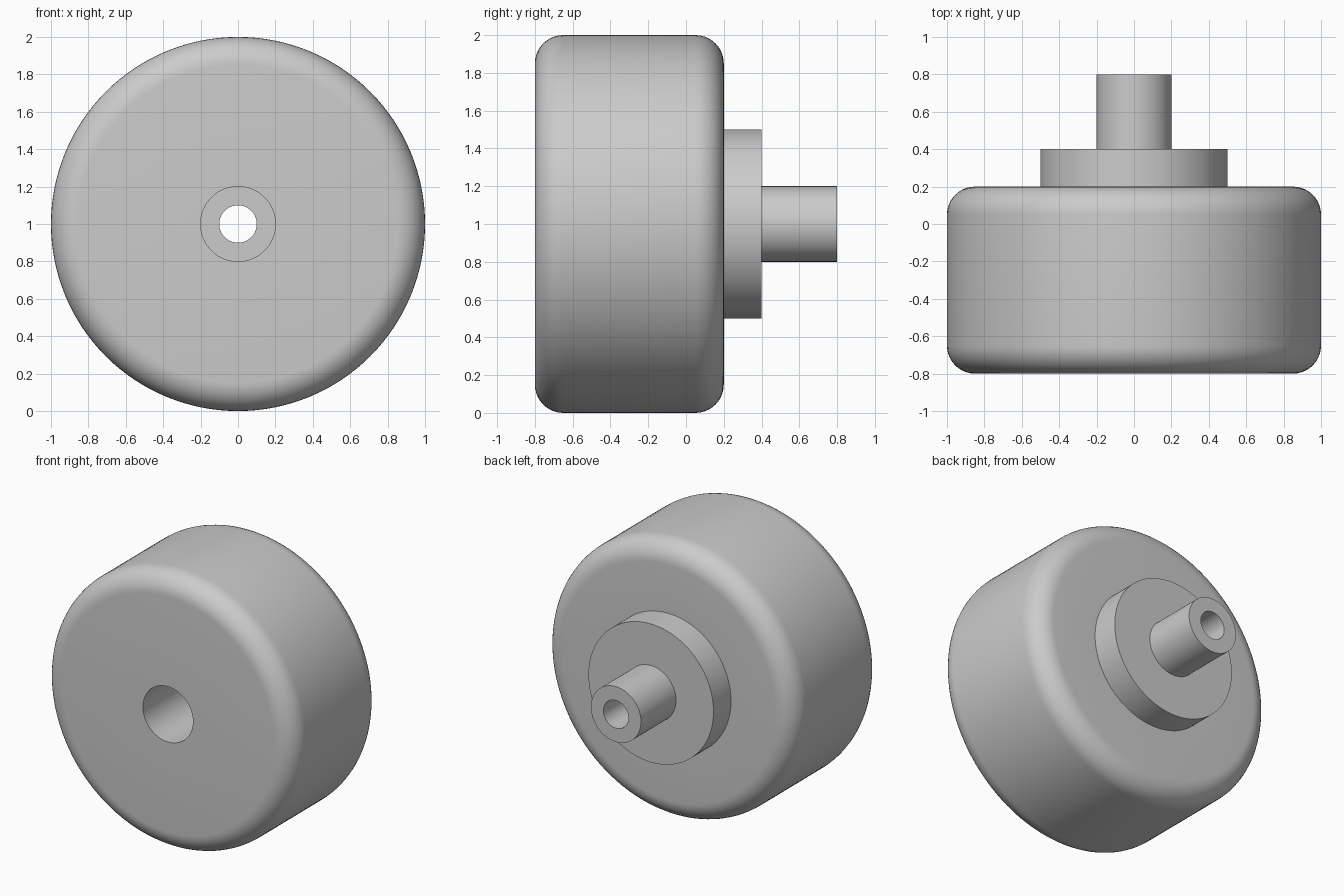
import bpy
import bmesh
from math import cos, sin, pi, radians
from mathutils import Matrix, Vector

cube = bpy.data.objects.get("Cube")
if cube:
    bpy.data.objects.remove(cube, do_unlink=True)

# One plain grey for the whole part
grey = bpy.data.materials.new("plain_grey")
grey.use_nodes = True
colour = (0.6, 0.6, 0.6, 1)
grey.diffuse_color = colour
grey.node_tree.nodes["Principled BSDF"].inputs["Base Color"].default_value = colour

SEGMENTS = 128
FILLET = 0.15


def fillet(radius, y, start):
    """Quarter-round points (radius, y) about a centre, from a start angle."""
    steps = 10
    return [(radius + FILLET * cos(start + pi / 2 * i / steps),
             y + FILLET * sin(start + pi / 2 * i / steps)) for i in range(steps + 1)]


def lathe(name, profile):
    """Revolve a closed (radius, y) profile around the horizontal axle."""
    bm = bmesh.new()
    rings = []
    for r, y in profile:
        rings.append([bm.verts.new((r * cos(2 * pi * i / SEGMENTS), y,
                                    r * sin(2 * pi * i / SEGMENTS)))
                      for i in range(SEGMENTS)])
    for k, ring in enumerate(rings):
        following = rings[(k + 1) % len(rings)]
        for i in range(SEGMENTS):
            j = (i + 1) % SEGMENTS
            bm.faces.new((ring[i], ring[j], following[j], following[i]))
    bmesh.ops.recalc_face_normals(bm, faces=bm.faces)
    mesh = bpy.data.meshes.new(name)
    bm.to_mesh(mesh)
    bm.free()
    mesh.materials.append(grey)
    obj = bpy.data.objects.new(name, mesh)
    bpy.context.collection.objects.link(obj)
    obj.location.z = 1
    bpy.ops.object.select_all(action='DESELECT')
    obj.select_set(True)
    bpy.context.view_layer.objects.active = obj
    bpy.ops.object.shade_smooth_by_angle(angle=radians(30))
    return obj


# Rounded wheel, stepped hub, hollow stub shaft and counterbored centre hole
bore = [(0.1, 0.2), (0.2, 0.2), (0.2, -0.8)]
wheel = fillet(1 - FILLET, -0.8 + FILLET, -pi / 2) + fillet(1 - FILLET, 0.2 - FILLET, 0)
hub = [(0.5, 0.2), (0.5, 0.4)]
shaft = [(0.2, 0.4), (0.2, 0.8), (0.1, 0.8)]
lathe("wheel_with_hub_and_shaft", bore + wheel + hub + shaft)
